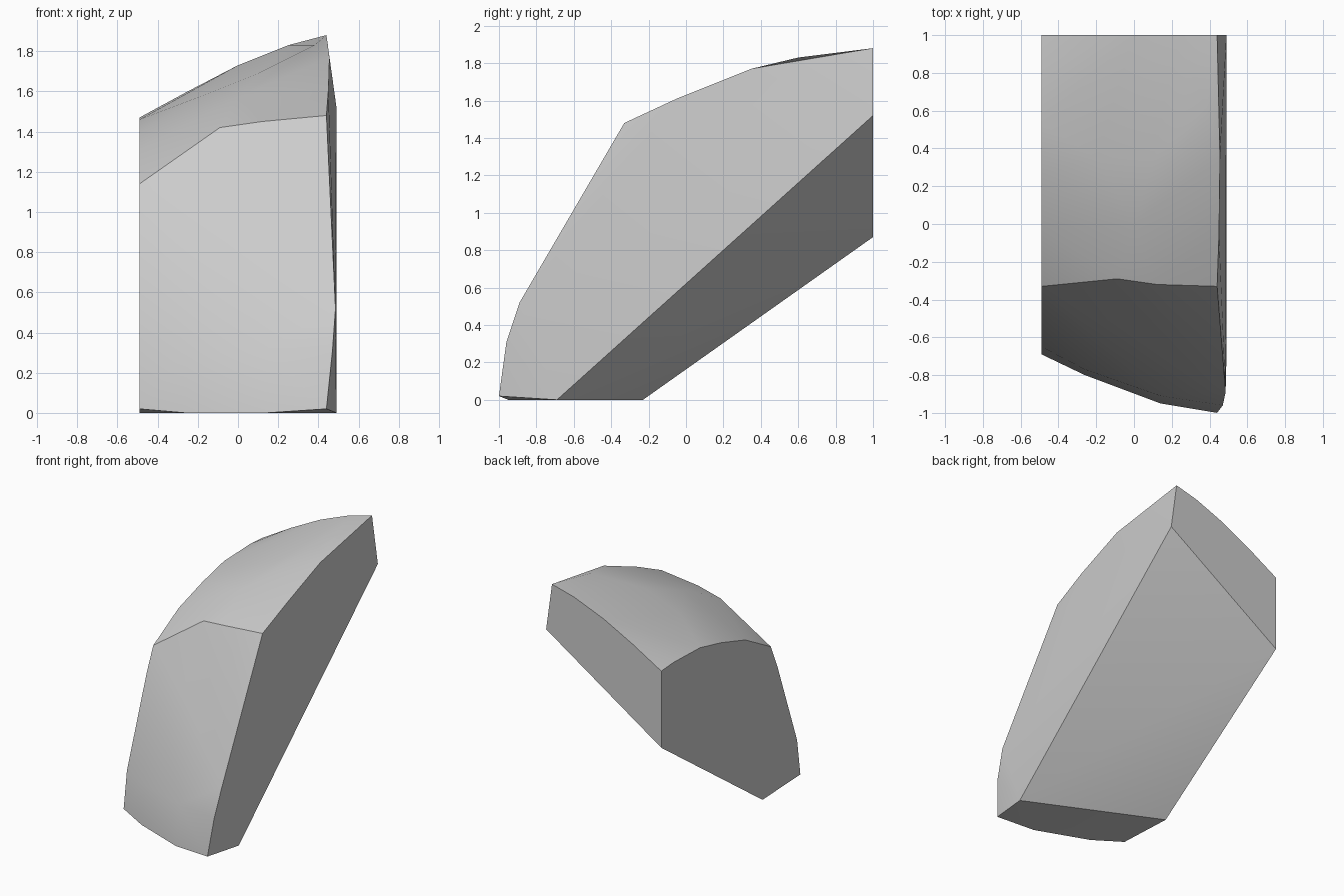
import bpy
import bmesh
import math


def remove_default_cube():
    cube = bpy.data.objects.get("Cube")
    if cube:
        bpy.data.objects.remove(cube, do_unlink=True)


def flat_material(name, color):
    material = bpy.data.materials.new(name)
    material.use_nodes = True
    material.diffuse_color = color
    shader = next(n for n in material.node_tree.nodes if n.type == "BSDF_PRINCIPLED")
    shader.inputs["Base Color"].default_value = color
    return material


def convex_chunk(name, points, material):
    """Wrap a solid skin round the points and merge its flat facets."""
    bm = bmesh.new()
    for point in points:
        bm.verts.new(point)
    hull = bmesh.ops.convex_hull(bm, input=bm.verts[:])
    loose = [v for v in bm.verts if not v.link_faces]
    bmesh.ops.delete(bm, geom=loose, context="VERTS")
    bmesh.ops.dissolve_limit(bm, angle_limit=math.radians(0.5),
                             verts=bm.verts[:], edges=bm.edges[:])
    bmesh.ops.recalc_face_normals(bm, faces=bm.faces[:])
    mesh = bpy.data.meshes.new(name)
    bm.to_mesh(mesh)
    bm.free()
    mesh.materials.append(material)
    chunk = bpy.data.objects.new(name, mesh)
    bpy.context.collection.objects.link(chunk)
    bpy.ops.object.select_all(action="DESELECT")
    chunk.select_set(True)
    bpy.context.view_layer.objects.active = chunk
    bpy.ops.object.shade_smooth_by_angle(angle=math.radians(30))
    return chunk


remove_default_cube()
half_width = 0.49
back = 1

# Flat cut side: outline in y and z
cut_side = [(back, .87), (back, 1.46), (.85, 1.47), (.53, 1.46), (.27, 1.4),
            (-.02, 1.31), (-.33, 1.14), (-.41, .96), (-.65, .3),
            (-.69, .02), (-.23, 0)]

# Opposite side: upper rim, then the lower ridge
upper_rim = [(.44, back, 1.88), (.455, .35, 1.77), (.45, -.05, 1.61),
             (.44, -.33, 1.48), (.485, -.89, .52), (.47, -.96, .31),
             (.44, -1, .02)]
lower_ridge = [(half_width, back, 1.52), (half_width, -.69, 0)]

# Arched back edge: x and z
back_arch = [(-.25, 1.6), (0, 1.73), (.25, 1.83)]

# Worn top surface and the crease above the front
top_surface = [(.38, .6, 1.83), (.1, .35, 1.69), (-.2, .35, 1.57),
               (0, 0, 1.57), (-.09, -.29, 1.42), (.12, -.32, 1.45)]

# Bowed front surface and its foot
front_surface = [(-.1, -.53, .96), (.14, -.91, .31), (-.26, -.77, .3),
                 (.14, -.95, 0), (-.26, -.8, 0)]

points = [(-half_width, y, z) for y, z in cut_side]
points += [(x, back, z) for x, z in back_arch]
points += upper_rim + lower_ridge + top_surface + front_surface

stone_grey = flat_material("stone grey", (.6, .6, .6, 1))
convex_chunk("stone_chunk", points, stone_grey)
